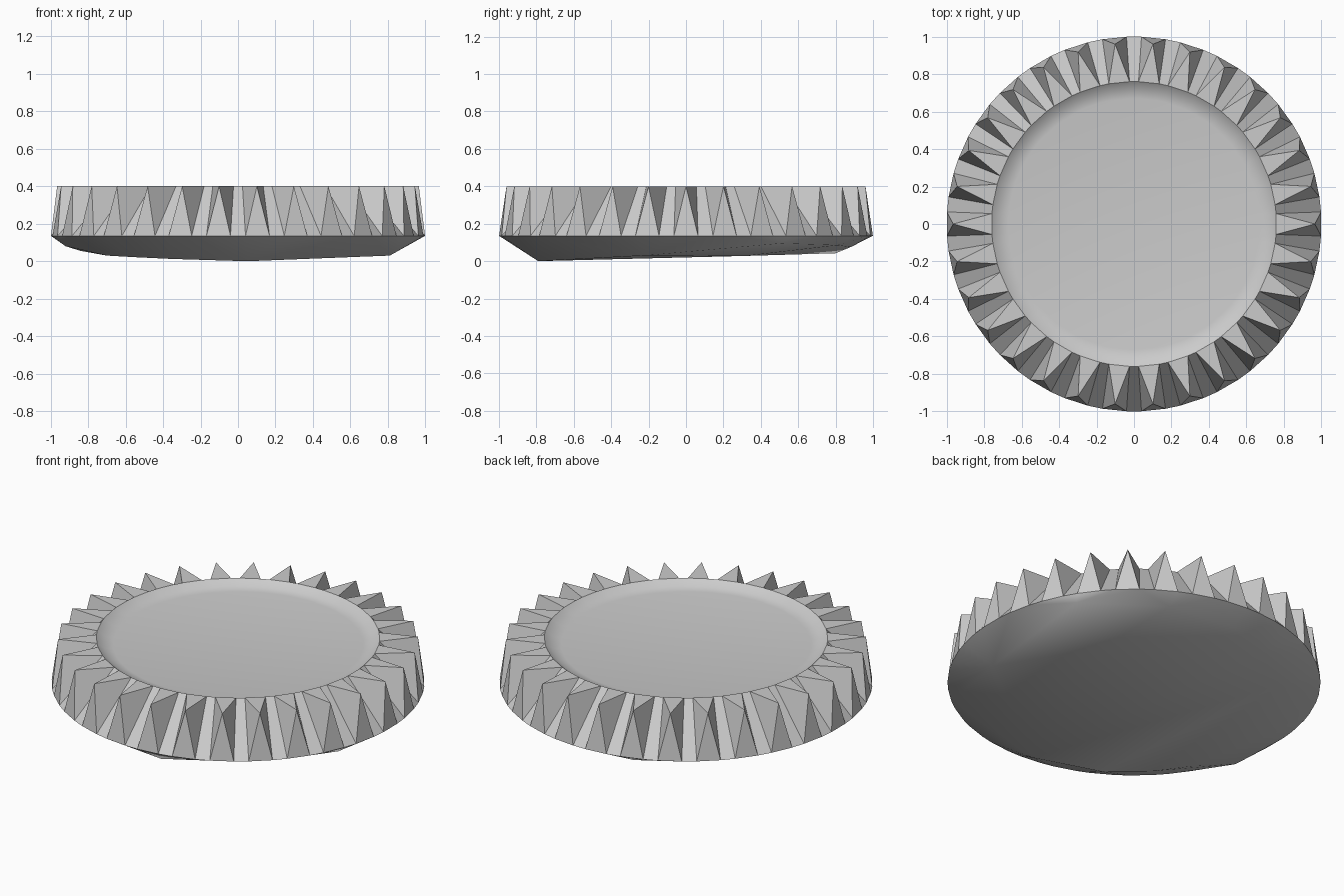
import bpy, bmesh
from math import sin, cos, pi, radians

cube = bpy.data.objects.get("Cube")
if cube:
    bpy.data.objects.remove(cube, do_unlink=True)

TEETH = 30
STEP = 2 * pi / TEETH
RIM_R, TIP_R, BASE_R = 0.76, 0.965, 1.0
TOP_Z, BASE_Z = 0.4, 0.135
RIM_HALF, BASE_HALF = radians(4.2), radians(3.7)

grey = bpy.data.materials.new("plain grey")
grey.use_nodes = True
grey.diffuse_color = (0.6, 0.6, 0.6, 1)
grey.node_tree.nodes["Principled BSDF"].inputs["Base Color"].default_value = (0.6, 0.6, 0.6, 1)


def polar(r, a, z):
    return (r * cos(a), r * sin(a), z)


def pair_angles(half):
    """Left and right angle of every tooth, in order round the ring."""
    return [i * STEP + s * half for i in range(TEETH) for s in (-1, 1)]


def loft(bm, a, b):
    n = len(a)
    for i in range(n):
        j = (i + 1) % n
        bm.faces.new((a[i], b[i], b[j], a[j]))


def finish(bm, name, angle):
    mesh = bpy.data.meshes.new(name)
    bm.to_mesh(mesh)
    bm.free()
    mesh.materials.append(grey)
    obj = bpy.data.objects.new(name, mesh)
    bpy.context.collection.objects.link(obj)
    bpy.ops.object.select_all(action="DESELECT")
    obj.select_set(True)
    bpy.context.view_layer.objects.active = obj
    bpy.ops.object.shade_smooth_by_angle(angle=radians(angle))


# Crimped skirt: flat-topped pointed teeth with sloping valleys between
bm = bmesh.new()
rim = [bm.verts.new(polar(RIM_R, a, TOP_Z)) for a in pair_angles(RIM_HALF)]
base = [bm.verts.new(polar(BASE_R, a, BASE_Z)) for a in pair_angles(BASE_HALF)]
for i in range(TEETH):
    tip = bm.verts.new(polar(TIP_R, i * STEP, TOP_Z))
    l, r, nxt = 2 * i, 2 * i + 1, (2 * i + 2) % (2 * TEETH)
    bm.faces.new((tip, rim[r], rim[l]))
    bm.faces.new((tip, base[l], base[r]))
    bm.faces.new((tip, rim[l], base[l]))
    bm.faces.new((tip, base[r], rim[r]))
    bm.faces.new((rim[r], base[r], base[nxt], rim[nxt]))
finish(bm, "crimped_skirt", 25)

# Shallow dished top
bm = bmesh.new()
rings = [[bm.verts.new(polar(r, a, z)) for a in pair_angles(RIM_HALF)]
         for r, z in ((0.67, 0.362), (0.72, 0.37), (RIM_R, TOP_Z))]
bm.faces.new(rings[0])
loft(bm, rings[0], rings[1])
loft(bm, rings[1], rings[2])
finish(bm, "dished_top", 35)

# Uneven faceted underside: a hull over the skirt edge and a few low corners
corners = [
    (0.05, -0.79, 0.0), (-0.35, -0.68, 0.012), (-0.56, -0.52, 0.022),
    (-0.70, -0.35, 0.03), (-0.92, -0.25, 0.08), (-0.84, 0.15, 0.055),
    (-0.51, 0.60, 0.04), (-0.22, 0.80, 0.042), (0.05, 0.88, 0.075),
    (0.43, 0.81, 0.085), (0.83, 0.51, 0.095), (0.49, 0.32, 0.028),
    (0.81, -0.22, 0.03),
]
bm = bmesh.new()
for a in pair_angles(BASE_HALF):
    bm.verts.new(polar(BASE_R, a, BASE_Z))
for c in corners:
    bm.verts.new(c)
bmesh.ops.convex_hull(bm, input=bm.verts[:])
lid = [f for f in bm.faces if f.calc_center_median().z > BASE_Z - 0.001]
bmesh.ops.delete(bm, geom=lid, context="FACES")
bmesh.ops.recalc_face_normals(bm, faces=bm.faces[:])
# The open shell must face downwards
if sum(f.normal.z * f.calc_area() for f in bm.faces) > 0:
    bmesh.ops.reverse_faces(bm, faces=bm.faces[:])
finish(bm, "faceted_underside", 25)
